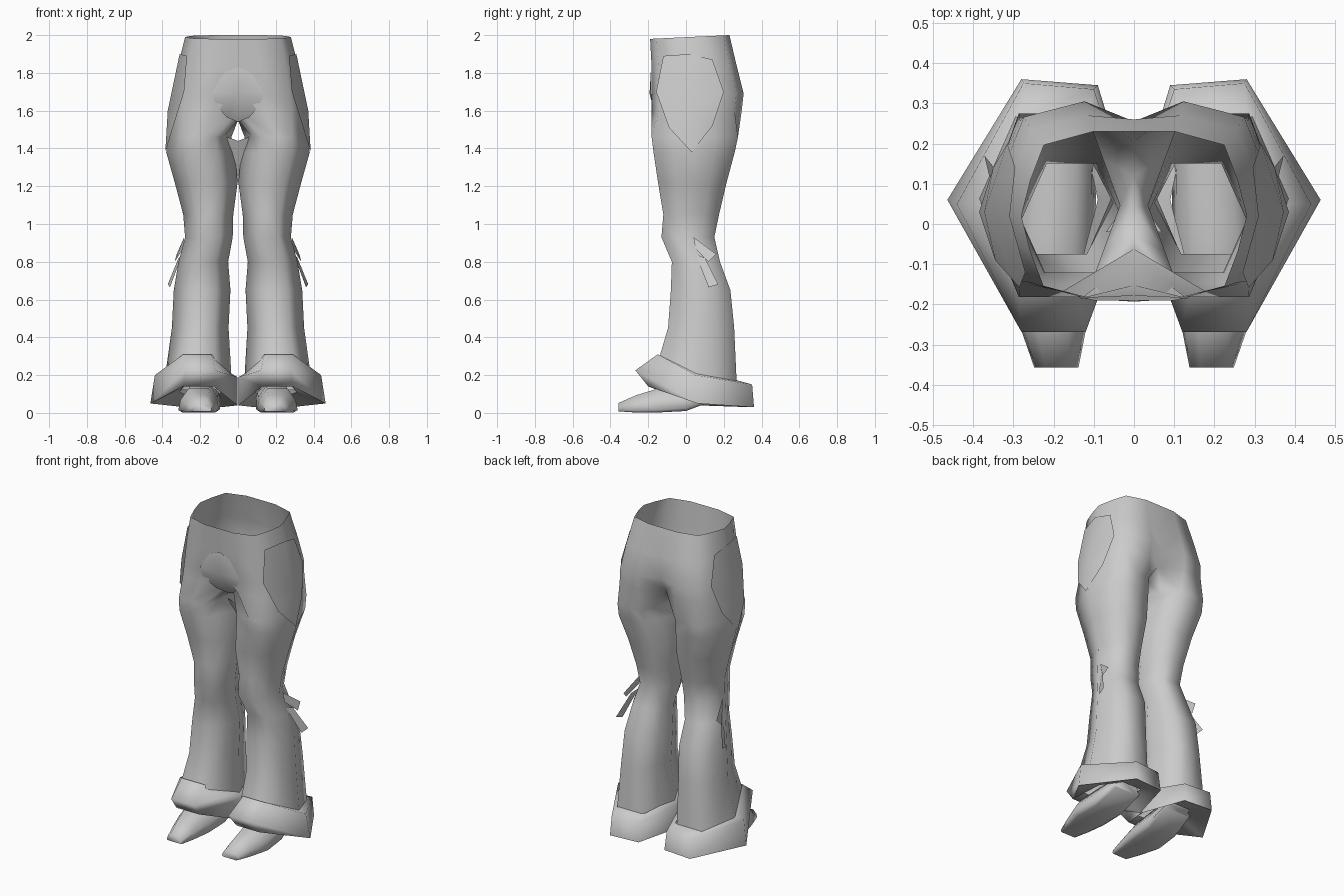
import bpy, bmesh, math
from math import sin, cos, radians

cube = bpy.data.objects.get("Cube")
if cube:
    bpy.data.objects.remove(cube, do_unlink=True)

# Single grey material
grey = bpy.data.materials.new("plain_grey")
grey.use_nodes = True
COLOUR = (0.6, 0.6, 0.6, 1)
grey.diffuse_color = COLOUR
grey.node_tree.nodes["Principled BSDF"].inputs["Base Color"].default_value = COLOUR


def finish(name, bm, angle=60):
    """Turn a left-half bmesh into a mirrored, shaded object."""
    bmesh.ops.recalc_face_normals(bm, faces=bm.faces)
    mesh = bpy.data.meshes.new(name)
    bm.to_mesh(mesh)
    bm.free()
    mesh.materials.append(grey)
    ob = bpy.data.objects.new(name, mesh)
    bpy.context.collection.objects.link(ob)
    bpy.ops.object.select_all(action="DESELECT")
    ob.select_set(True)
    bpy.context.view_layer.objects.active = ob
    bpy.ops.object.shade_smooth_by_angle(angle=radians(angle))
    mirror = ob.modifiers.new("mirror", "MIRROR")
    mirror.merge_threshold = 0.002


def bridge(bm, a, b, closed=True):
    n = len(a)
    for i in range(n if closed else n - 1):
        j = (i + 1) % n
        bm.faces.new((a[i], a[j], b[j], b[i]))


# Trousers: open half rings for the hips, closed six-cornered rings for the leg
bm = bmesh.new()
half = [(0, -1), (.36, -1), (.8, -.84), (.92, -.42), (1, 0)]
half += [(u, -v) for u, v in reversed(half[:4])]
# z, outer x, front y, back y, cleft depth at front and back
hips = [(1.99, .28, -.19, .23, 0, 0),
        (1.83, .32, -.182, .27, .005, .01),
        (1.69, .342, -.182, .305, .03, .05),
        (1.60, .355, -.182, .295, .12, .09)]
rows = []
for z, xo, yf, yb, cf, cb in hips:
    row = []
    for i, (u, v) in enumerate(half):
        y = (yf + yb) / 2 + (yb - yf) / 2 * v + cf * (i == 0) - cb * (i == 8)
        tilt = .01 * v if z > 1.9 else 0
        row.append(bm.verts.new((xo * u, y, z + tilt)))
    rows.append(row)
for a, b in zip(rows, rows[1:]):
    bridge(bm, a, b, closed=False)
crotch = [bm.verts.new((0, y, 1.55)) for y in (.12, .04, -.03)]
last = rows[-1] + crotch

# z, inner x, outer x, front y, back y, front-to-back tilt
leg = [(1.46, .035, .37, -.182, .275, 0),
       (1.38, .018, .38, -.172, .258, 0),
       (1.22, .002, .335, -.148, .215, 0),
       (1.05, .025, .29, -.12, .175, 0),
       (.93, .028, .28, -.13, .15, 0),
       (.80, .052, .315, -.075, .18, 0),
       (.65, .04, .34, -.08, .235, 0),
       (.45, .05, .35, -.095, .255, 0),
       (.20, .035, .385, -.145, .27, .08)]
for z, xi, xo, yf, yb, tilt in leg:
    ring = []
    for i in range(12):
        a = radians(-120 + 30 * i)
        r = cos(radians(30)) if i % 2 else 1
        u, v = r * cos(a), r * sin(a) / cos(radians(30))
        ring.append(bm.verts.new(((xi + xo) / 2 + (xo - xi) / 2 * u,
                                  (yf + yb) / 2 + (yb - yf) / 2 * v,
                                  z - tilt * v)))
    bridge(bm, last, ring)
    last = ring
finish("trousers", bm, 80)

# Flared cuff: six corners, swept through four rings
bm = bmesh.new()
cuff = [
    [(.14, -.15, .31), (.29, -.15, .31), (.38, .05, .21), (.28, .262, .175), (.11, .262, .175), (.04, .05, .21)],
    [(.12, -.268, .225), (.28, -.268, .225), (.44, .05, .2), (.275, .35, .15), (.1, .335, .15), (.003, .05, .19)],
    [(.13, -.20, .14), (.29, -.20, .14), (.464, .06, .05), (.28, .36, .03), (.09, .345, .03), (.003, .06, .04)],
    [(.14, -.13, .16), (.27, -.13, .16), (.31, .06, .11), (.25, .2, .09), (.12, .2, .09), (.09, .06, .11)],
]
rings = [[bm.verts.new(p) for p in r] for r in cuff]
for a, b in zip(rings, rings[1:]):
    bridge(bm, a, b)
finish("cuff", bm, 95)

# Shoe: domed sections swept from toe to a raised heel
bm = bmesh.new()
# y, centre x, half width, sole z, top z
sections = [(-.357, .193, .055, .008, .055), (-.265, .2, .08, .002, .098),
            (-.15, .208, .108, .002, .135), (0, .2, .105, .01, .15),
            (.16, .19, .095, .07, .15)]
profile = [(-1, .1), (-.9, .5), (-.5, .95), (.5, .95), (.9, .5), (1, .1), (.8, 0), (-.8, 0)]
prev = None
for y, cx, w, lo, hi in sections:
    ring = [bm.verts.new((cx + w * u, y, lo + (hi - lo) * v)) for u, v in profile]
    if prev:
        bridge(bm, prev, ring)
    else:
        bm.faces.new(ring)
    prev = ring
bm.faces.new(prev)
finish("shoe", bm, 75)


def fan(name, hub, rim, closed=True):
    """Shallow plate: triangles from a hub point to a rim."""
    bm = bmesh.new()
    h = bm.verts.new(hub)
    r = [bm.verts.new(p) for p in rim]
    for i in range(len(r) if closed else len(r) - 1):
        bm.faces.new((h, r[i], r[(i + 1) % len(r)]))
    finish(name, bm)


# Side pocket plates lying over the hips
fan("side_pocket", (.372, .03, 1.6),
    [(.27, -.12, 1.89), (.285, -.158, 1.7), (.345, -.09, 1.51), (.385, .03, 1.38),
     (.35, .14, 1.52), (.315, .2, 1.7), (.295, .14, 1.87), (.309, .02, 1.9)])

# Rounded front panel between the legs, tucked under at the bottom
fan("front_panel", (0, -.193, 1.69),
    [(0, -.185, 1.83), (.07, -.186, 1.8), (.137, -.185, 1.7), (.125, -.18, 1.64),
     (.06, -.13, 1.565), (0, -.10, 1.54)], closed=False)

# Inner thigh gusset, leaning forward at the top
bm = bmesh.new()
bm.faces.new([bm.verts.new(p) for p in
              ((0, -.02, 1.44), (0, .08, 1.22), (.07, -.02, 1.465))])
finish("inner_gusset", bm)

# Knee ribbons: two loose strips on the outside of each knee
ribbons = {
    "upper_ribbon": ((.285, .04, .93), (.325, .16, .84), (.335, .12, .80), (.29, .05, .87)),
    "lower_ribbon": ((.295, .05, .84), (.315, .10, .82), (.372, .17, .68), (.36, .12, .665)),
}
for name, pts in ribbons.items():
    bm = bmesh.new()
    bm.faces.new([bm.verts.new(p) for p in pts])
    finish(name, bm)
